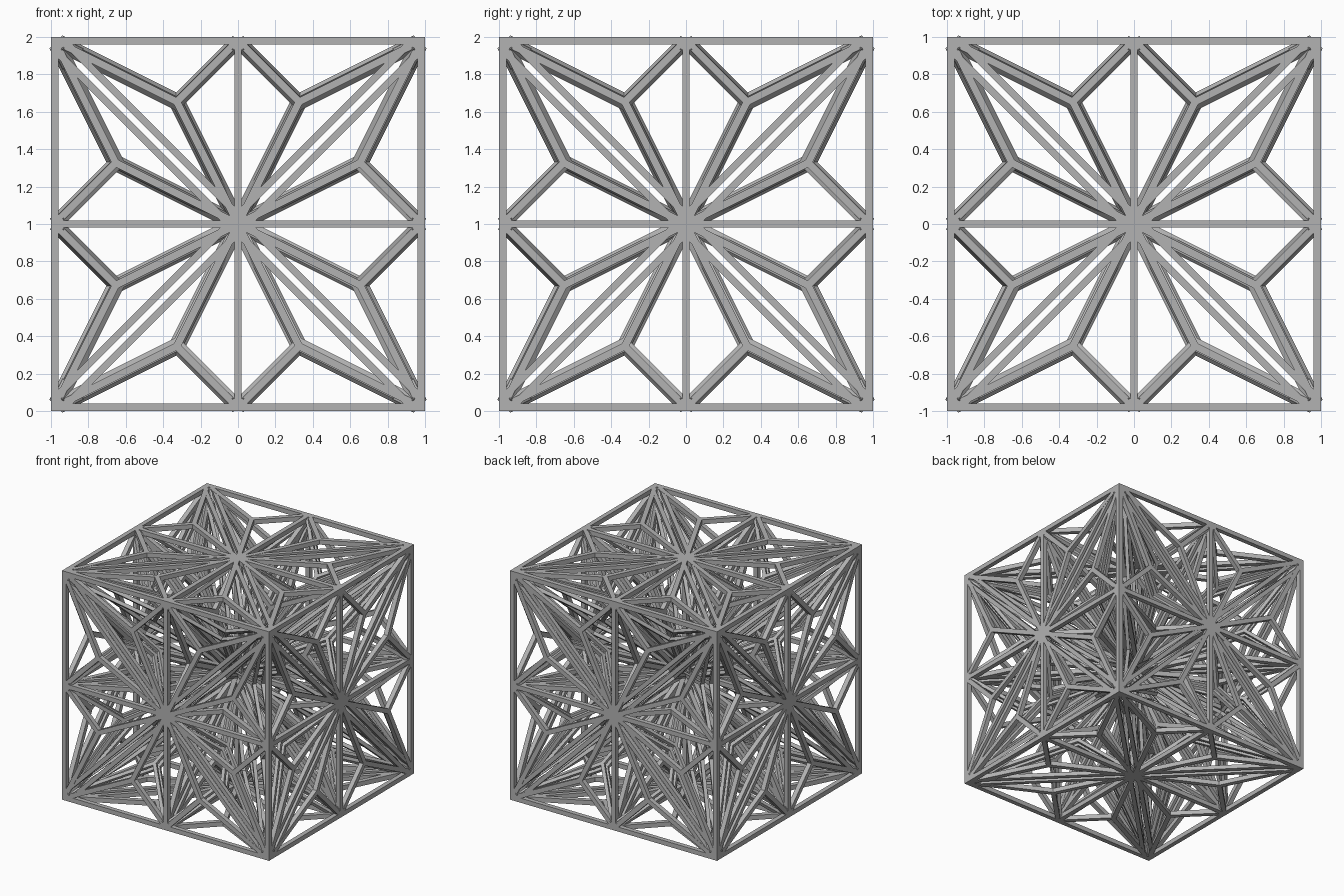
import bpy
import bmesh
from itertools import permutations, product
from mathutils import Vector, Matrix

cube = bpy.data.objects.get("Cube")
if cube:
    bpy.data.objects.remove(cube)

grey = bpy.data.materials.new("plain_grey")
grey.use_nodes = True
grey.diffuse_color = (0.45, 0.45, 0.45, 1)
grey.node_tree.nodes["Principled BSDF"].inputs["Base Color"].default_value = (0.45, 0.45, 0.45, 1)

HALF = 0.02          # half width of the main bars
THIN = 0.015         # half width of the inner braces
SIDE = 1 - HALF      # bar centre lines at the outer faces
GAP = 0.035          # spacing of paired bars from the diagonal planes

# Corner points of one wedge: centre, face centre, edge middle, cube corner
A = Vector((0, 0, 0))
B = Vector((SIDE, 0, 0))
C = Vector((SIDE, SIDE, 0))
D = Vector((SIDE, SIDE, SIDE))
X, Z = Vector((1, 0, 0)), Vector((0, 0, 1))
N_YZ = Vector((0, 1, -1)).normalized()
N_XY = Vector((1, -1, 0)).normalized()


def star(corners, normal, half, shift=Vector(), trim=0.0):
    """Three bars from the middle of a triangle to its corners."""
    mid = sum(corners, Vector()) / 3
    return [(mid + shift, c.lerp(mid, trim) + shift, normal, half, 0.0) for c in corners]


def paired(p, q, normal, shift):
    """One of two parallel bars that flank a diagonal."""
    return [(p.lerp(q, 0.04) + shift, q.lerp(p, 0.05) + shift, normal, HALF * 0.9, 0.0)]


# Each bar: start, end, plane normal, half width, extra length
parts = {
    "outer_edges": [(C, D, X, HALF, HALF)],
    "face_cross_bars": [(B, C, X, HALF, HALF)],
    "face_stars": star((B, C, D), X, HALF, trim=0.02) + paired(B, D, X, N_YZ * GAP),
    "inner_axes": [(A, B, Z, HALF, HALF)],
    "inner_wall_stars": star((A, B, C), Z, HALF, trim=0.02) + paired(A, C, Z, N_XY * GAP),
    "slanted_stars": star((A, B, D), N_YZ, THIN, N_YZ * GAP, 0.05),
    "diagonal_stars": star((A, C, D), N_XY, THIN, N_XY * GAP, 0.05),
}

# All mirrored and turned copies of the wedge that fill the cube
symmetries = []
for order in permutations(range(3)):
    for signs in product((1, -1), repeat=3):
        m = Matrix.Diagonal((0, 0, 0))
        for row, (col, s) in enumerate(zip(order, signs)):
            m[row][col] = s
        symmetries.append(m)


def add_bar(bm, p, q, normal, half, extra):
    """Square bar whose flat sides follow the given plane."""
    along = (q - p).normalized()
    across = normal.cross(along).normalized()
    up = along.cross(across)
    size = ((q - p).length + 2 * extra, 2 * half, 2 * half)
    rot = Matrix((along, across, up)).transposed().to_4x4()
    place = Matrix.Translation((p + q) / 2 + Z) @ rot @ Matrix.Diagonal((*size, 1))
    bmesh.ops.create_cube(bm, size=1, matrix=place)


for name, bars in parts.items():
    bm = bmesh.new()
    done = set()
    for m in symmetries:
        for p, q, normal, half, extra in bars:
            p2, q2 = m @ p, m @ q
            key = frozenset(tuple(round(v * 1000) for v in pt) for pt in (p2, q2))
            if key not in done:
                done.add(key)
                add_bar(bm, p2, q2, m @ normal, half, extra)
    mesh = bpy.data.meshes.new(name)
    bm.to_mesh(mesh)
    bm.free()
    mesh.materials.append(grey)
    bpy.context.collection.objects.link(bpy.data.objects.new(name, mesh))
